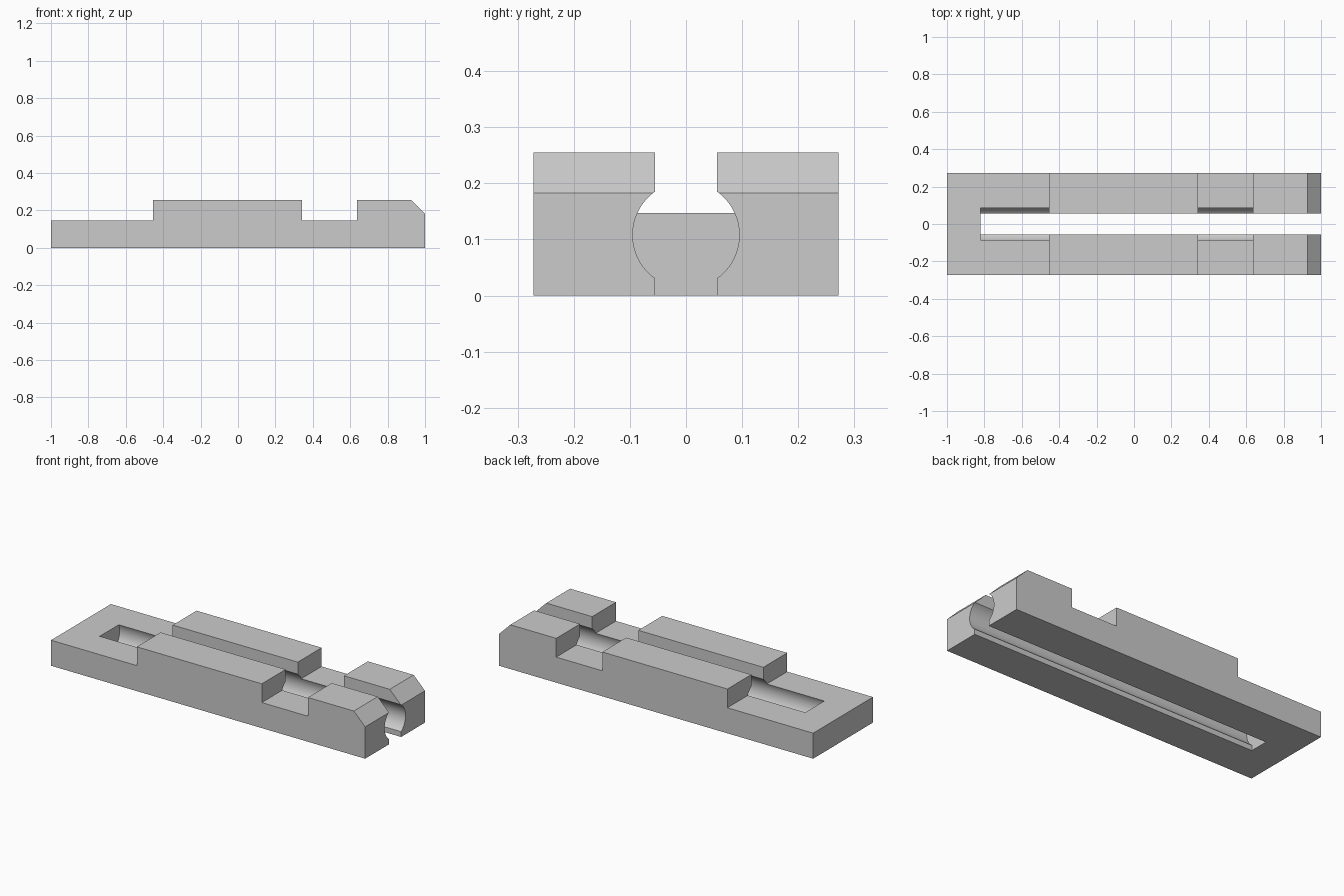
import bpy
import bmesh
from math import asin, cos, sin, pi
from mathutils import Vector

cube = bpy.data.objects.get("Cube")
if cube:
    bpy.data.objects.remove(cube, do_unlink=True)

HALF_WIDTH = 0.272
TOP, STEP = 0.255, 0.147
SLOT_START = -0.82
SLOT_HALF, BORE_RADIUS, BORE_Z = 0.055, 0.095, 0.108

grey = bpy.data.materials.new("plain grey")
grey.use_nodes = True
colour = (0.6, 0.6, 0.6, 1)
grey.diffuse_color = colour
grey.node_tree.nodes["Principled BSDF"].inputs["Base Color"].default_value = colour


def extrude_profile(name, points, offset):
    """Make a solid by sweeping a closed outline along an offset."""
    bm = bmesh.new()
    face = bm.faces.new([bm.verts.new(p) for p in points])
    swept = bmesh.ops.extrude_face_region(bm, geom=[face])["geom"]
    verts = [v for v in swept if isinstance(v, bmesh.types.BMVert)]
    bmesh.ops.translate(bm, vec=Vector(offset), verts=verts)
    bmesh.ops.recalc_face_normals(bm, faces=bm.faces)
    mesh = bpy.data.meshes.new(name)
    bm.to_mesh(mesh)
    bm.free()
    mesh.materials.append(grey)
    obj = bpy.data.objects.new(name, mesh)
    bpy.context.collection.objects.link(obj)
    return obj


# Stepped rail body with a chamfered nose
outline = [(-1, 0), (1, 0), (1, 0.183), (0.928, TOP), (0.636, TOP), (0.636, STEP),
           (0.342, STEP), (0.342, TOP), (-0.454, TOP), (-0.454, STEP), (-1, STEP)]
body = extrude_profile("rail_body", [(x, -HALF_WIDTH, z) for x, z in outline],
                       (0, 2 * HALF_WIDTH, 0))

# Keyhole channel: round bore with a narrow slot above and below
edge = asin(SLOT_HALF / BORE_RADIUS)
steps = 32
arc = []
for i in range(steps + 1):
    a = edge + (pi - 2 * edge) * i / steps
    arc.append((BORE_RADIUS * sin(a), BORE_Z - BORE_RADIUS * cos(a)))
right_side = [(SLOT_HALF, -0.1)] + arc + [(SLOT_HALF, TOP + 0.1)]
keyhole = right_side + [(-y, z) for y, z in reversed(right_side)]
cutter = extrude_profile("channel_cutter", [(SLOT_START, y, z) for y, z in keyhole],
                         (2.5, 0, 0))
cutter.hide_render = True

cut = body.modifiers.new("channel", "BOOLEAN")
cut.operation = "DIFFERENCE"
cut.solver = "EXACT"
cut.object = cutter

bpy.ops.object.select_all(action="DESELECT")
body.select_set(True)
bpy.context.view_layer.objects.active = body
bpy.ops.object.modifier_apply(modifier=cut.name)
bpy.data.objects.remove(cutter, do_unlink=True)

# Smooth bore, crisp machined edges
bpy.ops.object.shade_smooth_by_angle(angle=pi / 7)
